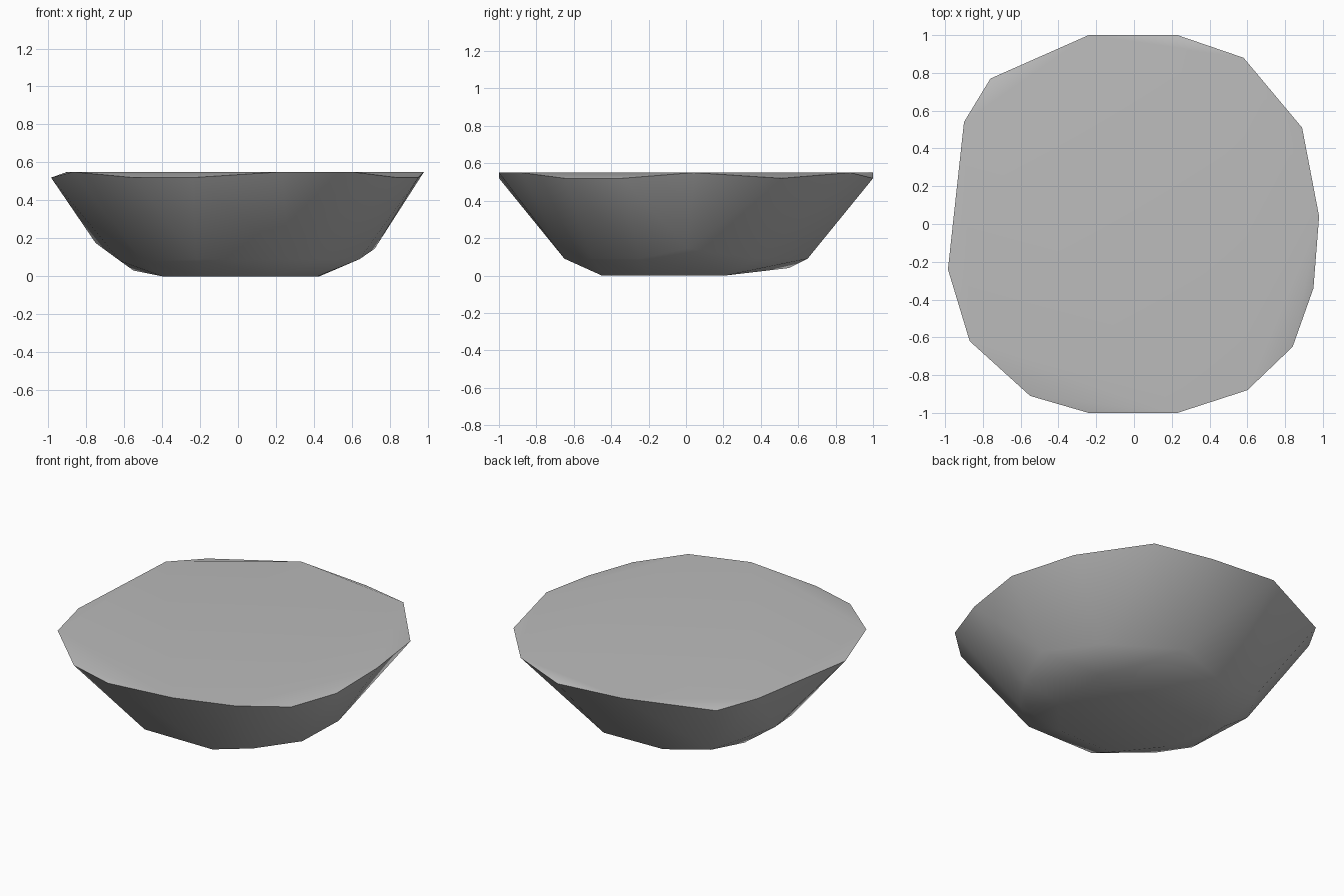
import bpy
import bmesh
import math

cube = bpy.data.objects.get("Cube")
if cube:
    bpy.data.objects.remove(cube, do_unlink=True)

HIGH, LOW = 0.55, 0.52


def material(name, rgb):
    mat = bpy.data.materials.new(name)
    mat.use_nodes = True
    colour = (*rgb, 1.0)
    mat.diffuse_color = colour
    shader = next(n for n in mat.node_tree.nodes if n.type == "BSDF_PRINCIPLED")
    shader.inputs["Base Color"].default_value = colour
    return mat


def hull_object(name, points, mat):
    """Convex solid around the given corner points."""
    bm = bmesh.new()
    for p in points:
        bm.verts.new(p)
    result = bmesh.ops.convex_hull(bm, input=bm.verts[:])
    spare = {v for v in result["geom_interior"] + result["geom_unused"]
             if isinstance(v, bmesh.types.BMVert) and v.is_valid}
    bmesh.ops.delete(bm, geom=list(spare), context="VERTS")
    bmesh.ops.dissolve_limit(bm, angle_limit=math.radians(0.5),
                             verts=bm.verts[:], edges=bm.edges[:])
    bmesh.ops.recalc_face_normals(bm, faces=bm.faces[:])
    mesh = bpy.data.meshes.new(name)
    bm.to_mesh(mesh)
    bm.free()
    mesh.materials.append(mat)
    obj = bpy.data.objects.new(name, mesh)
    bpy.context.collection.objects.link(obj)
    return obj


# Wide upper rim, with some corners chipped slightly lower
rim = [
    (-0.24, 1.0, HIGH), (0.23, 1.0, LOW), (0.58, 0.88, HIGH),
    (0.89, 0.51, LOW), (0.98, 0.04, HIGH), (0.95, -0.34, LOW),
    (0.84, -0.65, LOW), (0.60, -0.88, HIGH), (0.23, -1.0, HIGH),
    (-0.24, -1.0, LOW), (-0.55, -0.91, LOW), (-0.87, -0.62, HIGH),
    (-0.985, -0.24, LOW), (-0.90, 0.54, HIGH), (-0.76, 0.77, LOW),
]

# Lower shoulder where the sloping sides turn under
shoulder = [
    (0.56, 0.38, 0.09), (0.14, 0.65, 0.09), (-0.22, 0.55, 0.04),
    (-0.53, 0.50, 0.10), (-0.75, 0.15, 0.175), (-0.62, -0.20, 0.08),
    (-0.50, -0.38, 0.08), (-0.22, -0.65, 0.09), (0.27, -0.65, 0.09),
    (0.46, -0.50, 0.09), (0.64, -0.25, 0.09), (0.72, 0.01, 0.145),
]

# Small flat underside
base = [
    (0.43, 0.21, 0), (0.42, -0.20, 0), (0.20, -0.45, 0),
    (-0.20, -0.45, 0), (-0.40, -0.20, 0), (-0.40, 0.18, 0),
    (-0.55, 0.18, 0.03),
]

stone = material("stone grey", (0.5, 0.5, 0.5))
rock = hull_object("flat_topped_rock", rim + shoulder + base, stone)

bpy.ops.object.select_all(action="DESELECT")
rock.select_set(True)
bpy.context.view_layer.objects.active = rock
bpy.ops.object.shade_smooth_by_angle(angle=math.radians(35))
